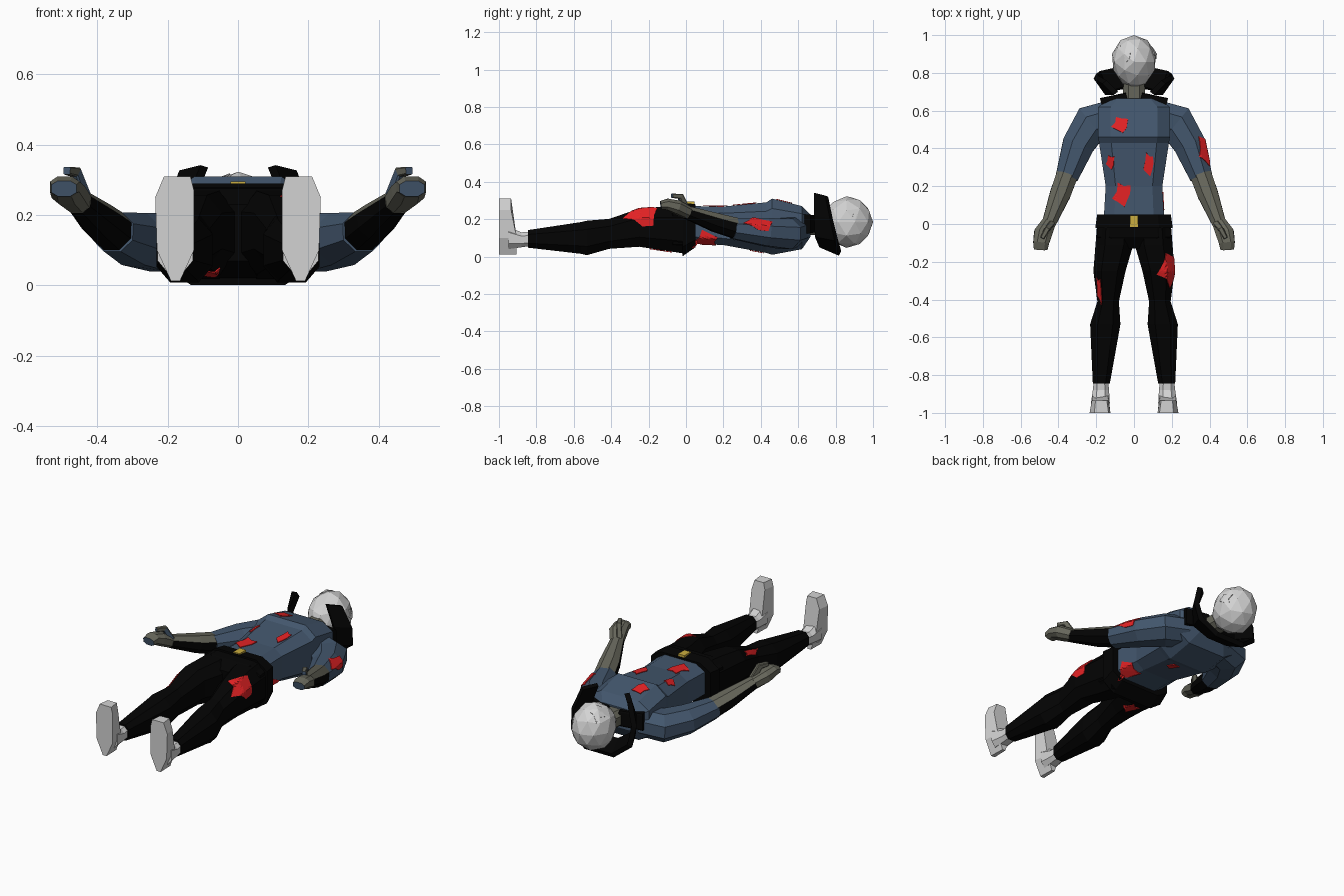
import bpy, bmesh, math, random
from mathutils import Vector
from mathutils.bvhtree import BVHTree

random.seed(4)
if "Cube" in bpy.data.objects:
    bpy.data.objects.remove(bpy.data.objects["Cube"])


def material(name, rgb):
    m = bpy.data.materials.new(name)
    m.use_nodes = True
    m.diffuse_color = (*rgb, 1)
    bsdf = m.node_tree.nodes["Principled BSDF"]
    bsdf.inputs["Base Color"].default_value = (*rgb, 1)
    bsdf.inputs["Roughness"].default_value = 0.9
    return m


BLUE = material("jacket_blue", (0.056, 0.094, 0.153))
BLACK = material("cloth_black", (0.001, 0.001, 0.001))
SKIN = material("grey_skin", (0.135, 0.135, 0.105))
PALE = material("pale_grey", (0.65, 0.65, 0.65))
RED = material("wound_red", (0.78, 0.016, 0.018))
GOLD = material("buckle_gold", (0.6, 0.42, 0.05))

solid_points, solid_faces = [], []   # everything that wounds can stick to


def finish(name, bm, mats, rule=None, solid=True):
    """Turn a bmesh into an object; rule picks a material slot per face."""
    bmesh.ops.recalc_face_normals(bm, faces=bm.faces)
    bm.normal_update()
    if rule:
        for f in bm.faces:
            f.material_index = rule(f)
    if solid:
        base = len(solid_points)
        bm.verts.index_update()
        solid_points.extend(v.co.copy() for v in bm.verts)
        solid_faces.extend([v.index + base for v in f.verts] for f in bm.faces)
    mesh = bpy.data.meshes.new(name)
    bm.to_mesh(mesh)
    bm.free()
    for m in mats:
        mesh.materials.append(m)
    ob = bpy.data.objects.new(name, mesh)
    bpy.context.collection.objects.link(ob)


def loft(name, rings, mats, k=0.5, follow=False, side=1, rule=None):
    """Skin chamfered sections (x, y, z, half width, half height)."""
    bm = bmesh.new()
    centres = [Vector((r[0] * side, r[1], r[2])) for r in rings]
    loops = []
    for i, (c, r) in enumerate(zip(centres, rings)):
        u, v = Vector((1, 0, 0)), Vector((0, 0, 1))
        if follow:
            t = (centres[min(i + 1, len(rings) - 1)] - centres[max(i - 1, 0)]).normalized()
            u = t.cross(v).normalized()
            v = u.cross(t)
        w, h = r[3], r[4]
        pts = [(w, -h * k), (w, h * k), (w * k, h), (-w * k, h),
               (-w, h * k), (-w, -h * k), (-w * k, -h), (w * k, -h)]
        loops.append([bm.verts.new(c + u * a + v * b) for a, b in pts])
    for a, b in zip(loops, loops[1:]):
        for i in range(8):
            j = (i + 1) % 8
            bm.faces.new((a[i], a[j], b[j], b[i]))
    bm.faces.new(loops[0])
    bm.faces.new(loops[-1])
    finish(name, bm, mats, rule)


# Jacket body and hips
loft("jacket", [(0, 0.03, .17, .16, .10), (0, 0.2, .165, .15, .103), (0, 0.43, .155, .185, .135),
                (0, 0.46, .16, .19, .15), (0, 0.62, .155, .19, .115), (0, 0.665, .165, .13, .06)],
     [BLUE], k=0.65)
loft("hips", [(0, 0.0, .15, .19, .13), (0, -0.07, .15, .195, .125), (0, -0.13, .15, .08, .08)],
     [BLACK], k=0.65)
loft("belt", [(0, 0.05, .165, .195, .115), (0, -0.02, .145, .205, .144)], [BLACK], k=0.65)
bm = bmesh.new()
bmesh.ops.create_cube(bm, size=1)
for v in bm.verts:
    v.co = Vector((v.co.x * .042, v.co.y * .06 + .015, v.co.z * .015 + .287))
finish("belt_buckle", bm, [GOLD])

# Neck and head
loft("neck", [(0, 0.64, .165, .06, .05), (0, 0.78, .17, .055, .05)], [SKIN])
bm = bmesh.new()
bmesh.ops.create_icosphere(bm, subdivisions=2, radius=1)
for v in bm.verts:
    taper = 1 + 0.18 * min(v.co.y, 0)
    v.co = Vector((v.co.x * .122 * taper, v.co.y * .142 + .858, v.co.z * .138 * taper + .185))
finish("head", bm, [PALE])

# Upturned collar: a thick band around the back of the neck
bm = bmesh.new()
inner = [(.085, .70, .335), (.13, .70, .22), (.13, .705, .12), (.06, .725, .075)]
outer = [(.145, .76, .32), (.19, .785, .20), (.18, .81, .10), (.09, .83, .03)]
strips = []
for pts in (inner, outer):
    whole = pts + [(-x, y, z) for x, y, z in reversed(pts)]
    strips.append([bm.verts.new(p) for p in whole])
for i in range(len(strips[0]) - 1):
    bm.faces.new((strips[0][i], strips[0][i + 1], strips[1][i + 1], strips[1][i]))
bmesh.ops.recalc_face_normals(bm, faces=bm.faces)
bmesh.ops.solidify(bm, geom=bm.faces[:], thickness=0.028)
finish("collar", bm, [BLACK])

for s, tag in ((1, "left"), (-1, "right")):
    # Shoulder strap
    loft(tag + "_shoulder_strap", [(.04, .68, .175, .016, .045), (.175, .645, .175, .022, .05)],
         [BLACK], k=0.8, follow=True, side=s)

    # Arm, with skin above and dark cloth below on the forearm
    loft(tag + "_sleeve", [(.12, .565, .135, .09, .08), (.225, .535, .122, .10, .082),
                           (.295, .42, .132, .085, .074), (.355, .25, .152, .06, .056)],
         [BLUE], k=0.42, follow=True, side=s)
    loft(tag + "_forearm", [(.352, .265, .152, .057, .055), (.39, .16, .182, .055, .05),
                            (.452, 0, .238, .036, .034)],
         [SKIN, BLACK], k=0.42, follow=True, side=s, rule=lambda f: int(f.normal.z < 0.15))

    # Mitten-like hand with blue finger ends, and a hooked thumb
    loft(tag + "_hand", [(.45, .01, .235, .036, .033), (.482, -.05, .265, .048, .036),
                         (.492, -.10, .28, .042, .03), (.494, -.135, .275, .036, .022)],
         [SKIN, BLUE], follow=True, side=s, rule=lambda f: int(f.normal.y < -.6))
    loft(tag + "_thumb", [(.438, 0, .255, .016, .018), (.462, -.03, .322, .014, .016),
                          (.486, -.075, .326, .011, .011)],
         [SKIN, BLUE], k=0.7, follow=True, side=s, rule=lambda f: int(f.normal.y < -.6))

    # Leg: thigh, knee, calf
    loft(tag + "_trouser_leg", [(.10, 0, .145, .095, .13), (.104, -.11, .15, .1, .118),
                                (.13, -.25, .155, .085, .102), (.137, -.41, .122, .057, .08),
                                (.152, -.53, .1, .08, .092), (.154, -.56, .1, .077, .085),
                                (.173, -.845, .095, .045, .047)], [BLACK], side=s)

    # Ankle and foot; the sole is extruded along y
    loft(tag + "_ankle", [(.175, -.83, .095, .038, .038), (.175, -.88, .09, .043, .04),
                          (.178, -.95, .10, .05, .06)], [PALE], side=s)
    bm = bmesh.new()
    sole = [(.21, .31), (.135, .31), (.125, .27), (.125, .1), (.165, .012),
            (.19, .012), (.23, .1), (.235, .25)]
    bottom = [bm.verts.new((x * s, -1, z)) for x, z in sole]
    top = [bm.verts.new((s * (.178 + (x - .178) * .8), -.935 + .03 * (z < .2), z)) for x, z in sole]
    bm.faces.new(bottom)
    bm.faces.new(top)
    for i in range(8):
        j = (i + 1) % 8
        bm.faces.new((bottom[i], bottom[j], top[j], top[i]))
    finish(tag + "_foot", bm, [PALE])

tree = BVHTree.FromPolygons(solid_points, solid_faces)


def patch(name, centre, direction, ru, rv, mat=RED, points=9):
    """Jagged thin plate draped over the body below it."""
    d = Vector(direction).normalized()
    u = Vector((0, 1, 0)).cross(d).normalized()
    v = d.cross(u)
    bm = bmesh.new()
    hub = bm.verts.new((0, 0, 0))
    rim = []
    for i in range(points):
        a = math.tau * i / points
        r = random.uniform(.9, 1.1) if i % 2 else random.uniform(.55, .8)
        rim.append(bm.verts.new((math.cos(a) * ru * r, math.sin(a) * rv * r, 0)))
    for i in range(points):
        bm.faces.new((hub, rim[i], rim[(i + 1) % points]))
    bmesh.ops.subdivide_edges(bm, edges=bm.edges[:], cuts=3, use_grid_fill=True)
    lost = []
    for p in bm.verts:
        start = Vector(centre) + u * p.co.x + v * p.co.y + d * .08
        hit = tree.ray_cast(start, -d, .25)[0]
        if hit is None:
            lost.append(p)
        else:
            p.co = hit + d * .005
    bmesh.ops.delete(bm, geom=lost, context="VERTS")
    bmesh.ops.solidify(bm, geom=bm.faces[:], thickness=.004)
    finish(name, bm, [mat], solid=False)


# Wounds on chest, belly, arm, hip, legs and back
UP = (0, 0, 1)
patch("chest_wound", (-.07, .53, .3), UP, .055, .045)
patch("rib_wound", (-.125, .33, .28), UP, .028, .04)
patch("side_wound", (.08, .315, .28), UP, .03, .07)
patch("belly_wound", (-.06, .16, .27), UP, .055, .07)
patch("arm_wound", (.355, .385, .165), (.87, .1, .48), .048, .085)
patch("hip_wound", (.135, .11, .08), (.6, 0, -.8), .065, .075)
patch("left_thigh_wound", (.18, -.235, .215), (.68, 0, .73), .08, .10)
patch("right_thigh_wound", (-.168, -.35, .18), (-.5, 0, .85), .022, .085)
patch("under_thigh_wound", (-.09, -.13, .04), (.2, 0, -1), .04, .06)
patch("back_wound", (.04, .38, .02), (0, 0, -1), .03, .04)

# Chipped plates on the head
patch("crown_chip", (-.05, .9, .3), UP, .045, .05, PALE)
patch("temple_chip", (.12, .91, .2), (1, 0, .1), .04, .04, PALE)
